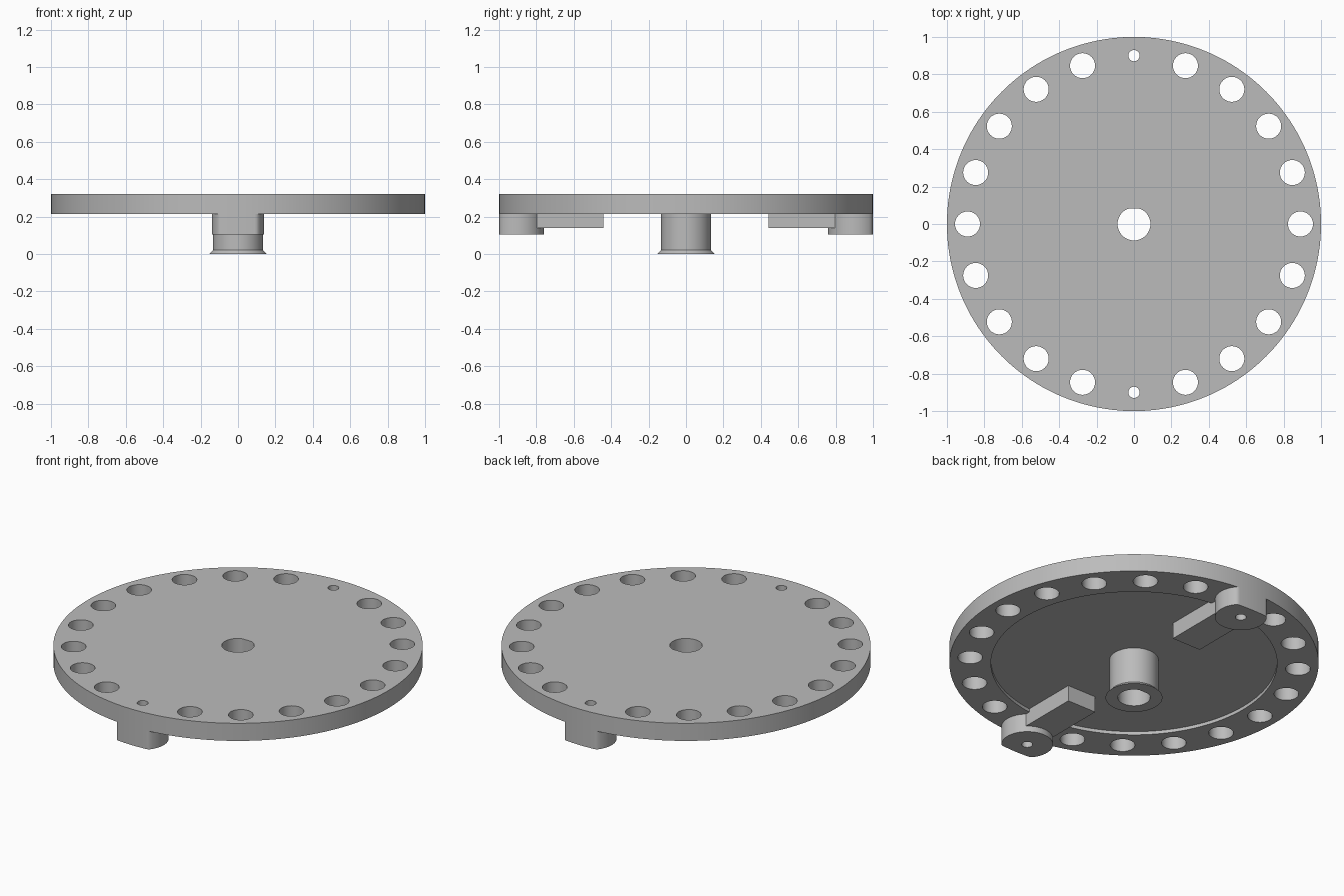
import bpy
import bmesh
from math import cos, sin, pi, radians

cube = bpy.data.objects.get("Cube")
if cube:
    bpy.data.objects.remove(cube, do_unlink=True)

grey = bpy.data.materials.new("plain grey")
grey.use_nodes = True
grey.diffuse_color = (0.5, 0.5, 0.5, 1)
grey.node_tree.nodes["Principled BSDF"].inputs["Base Color"].default_value = (0.5, 0.5, 0.5, 1)

TOP, UNDER, FLOOR = 0.32, 0.215, 0.235    # plate top, rim underside, recess floor


def circle(r, x=0, y=0, n=48):
    return [(x + r * cos(2 * pi * i / n), y + r * sin(2 * pi * i / n)) for i in range(n)]


def loft(name, layers, profiles):
    """Solid made of one or more stacked (outline, z0, z1, z0 scale) prisms."""
    bm = bmesh.new()
    for pts, z0, z1, flare in profiles:
        low = [bm.verts.new((x * flare, y * flare, z0)) for x, y in pts]
        high = [bm.verts.new((x, y, z1)) for x, y in pts]
        bm.faces.new(low[::-1])
        bm.faces.new(high)
        for i in range(len(pts)):
            j = (i + 1) % len(pts)
            bm.faces.new((low[i], low[j], high[j], high[i]))
    mesh = bpy.data.meshes.new(name)
    bm.to_mesh(mesh)
    bm.free()
    mesh.materials.append(grey)
    obj = bpy.data.objects.new(name, mesh)
    layers.objects.link(obj)
    return obj


def select(obj):
    bpy.ops.object.select_all(action="DESELECT")
    obj.select_set(True)
    bpy.context.view_layer.objects.active = obj


def boolean(obj, other, operation="DIFFERENCE"):
    mod = obj.modifiers.new("cut", "BOOLEAN")
    mod.operation = operation
    mod.solver = "EXACT"
    mod.object = other
    select(obj)
    bpy.ops.object.modifier_apply(modifier=mod.name)


scene = bpy.context.scene.collection

# Hole cutters: ring of big holes, two pin holes, keyed shaft bore
holes = []
for i in range(20):
    a = radians(18 * i)
    r, dist = (0.03, 0.9) if i in (5, 15) else (0.067, 0.89)
    holes.append((circle(r, dist * cos(a), dist * sin(a), 32), -0.1, 0.5, 1))
bore = [(x, min(y, 0.082)) for x, y in circle(0.088)]
holes.append((bore, -0.1, 0.5, 1))
hole_cutter = loft("hole_cutter", scene, holes)
recess_cutter = loft("recess_cutter", scene, [(circle(0.775, n=128), 0.1, FLOOR, 1)])

# Plate with shallow recess underneath
plate = loft("plate", scene, [(circle(1, n=160), UNDER, TOP, 1)])
boolean(plate, recess_cutter)
boolean(plate, hole_cutter)

# Hub with flared foot
hub = loft("hub", scene, [(circle(0.133), 0.022, FLOOR, 1)])
foot = loft("foot", scene, [(circle(0.133), 0, 0.022, 1.16)])
boolean(hub, foot, "UNION")
boolean(hub, hole_cutter)
parts = [plate, hub]

# Opposed lugs trimmed flush with the rim, each with an inward arm
for side, s in (("front", -1), ("back", 1)):
    outline = []
    for x, y in circle(0.14, 0, 0.9, 64):
        k = s / max(1, (x * x + y * y) ** 0.5)
        outline.append((x * k, y * k))
    lug = loft(side + "_lug", scene, [(outline, 0.105, UNDER, 1)])
    boolean(lug, hole_cutter)
    box = [(-0.095, 0.44), (0.095, 0.44), (0.095, 0.82), (-0.095, 0.82)]
    arm = loft(side + "_arm", scene, [([(x * s, y * s) for x, y in box], 0.14, FLOOR, 1)])
    parts += [lug, arm]

for helper in (hole_cutter, recess_cutter, foot):
    bpy.data.objects.remove(helper, do_unlink=True)

for obj in parts:
    select(obj)
    bpy.ops.object.shade_smooth_by_angle(angle=radians(30))
